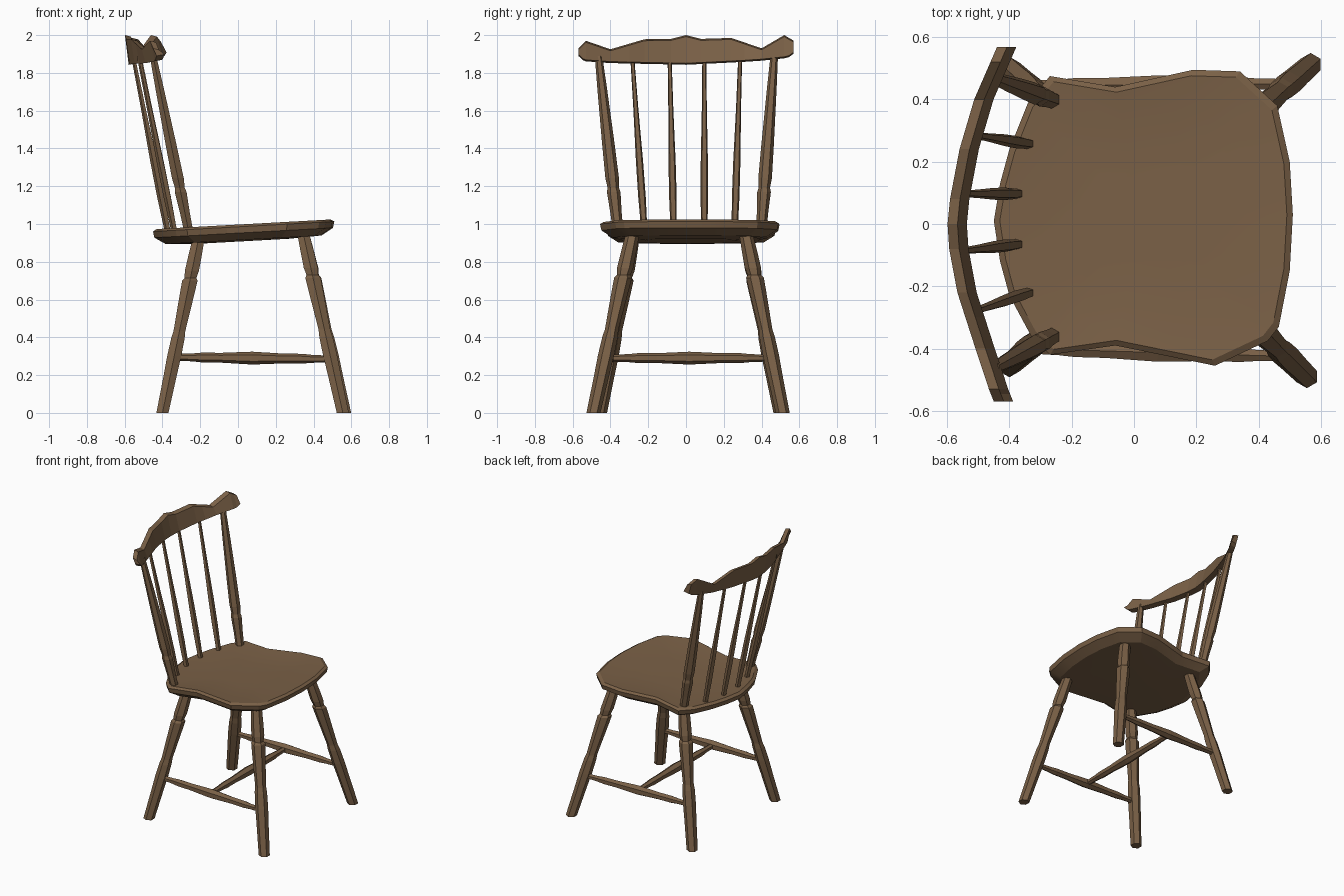
import bpy, bmesh, math
from mathutils import Vector

if "Cube" in bpy.data.objects:
    bpy.data.objects.remove(bpy.data.objects["Cube"])

wood = bpy.data.materials.new("brown wood")
wood.diffuse_color = (0.195, 0.118, 0.062, 1)
wood.use_nodes = True
wood.node_tree.nodes["Principled BSDF"].inputs["Base Color"].default_value = wood.diffuse_color


def finish(name, bm):
    bmesh.ops.recalc_face_normals(bm, faces=bm.faces)
    me = bpy.data.meshes.new(name)
    bm.to_mesh(me)
    bm.free()
    me.materials.append(wood)
    ob = bpy.data.objects.new(name, me)
    bpy.context.collection.objects.link(ob)
    return ob


def bridge(bm, rings, closed=True):
    n = len(rings[0])
    for a, b in zip(rings, rings[1:]):
        for i in range(n):
            j = (i + 1) % n
            bm.faces.new((a[i], a[j], b[j], b[i]))


def turned(name, p0, p1, profile, sides=6):
    """Tapered rod with (position, radius) rings; upright rods have level rings."""
    p0, p1 = Vector(p0), Vector(p1)
    d = (p1 - p0).normalized()
    if abs(d.z) > 0.5:
        u, v = Vector((1, 0, 0)), Vector((0, 1, 0))
    else:
        u = d.cross(Vector((0, 0, 1))).normalized()
        v = u.cross(d)
    bm = bmesh.new()
    rings = []
    for t, r in profile:
        c = p0.lerp(p1, t)
        rings.append([bm.verts.new(c + r * (u * math.cos(a) + v * math.sin(a)))
                      for a in [math.tau * (i + 0.5) / sides for i in range(sides)]])
    bridge(bm, rings)
    bm.faces.new(rings[0])
    bm.faces.new(rings[-1])
    return finish(name, bm)


def interp(table, y):
    for (a, p), (b, q) in zip(table, table[1:]):
        if y <= b:
            return p + (q - p) * max(0, (y - a)) / (b - a)
    return table[-1][1]


# Seat: shaped outline, tilted, lightly dished, undercut edge
outline = [(-.45, .01), (-.43, -.12), (-.40, -.23), (-.33, -.36), (-.27, -.42),
           (-.06, -.39), (.26, -.455), (.43, -.375), (.465, -.33), (.50, -.15),
           (.51, .03), (.50, .2), (.46, .38), (.34, .49), (.19, .495),
           (-.06, .44), (-.27, .475), (-.34, .39), (-.40, .24), (-.43, .13)]
c = Vector((.03, .02))


def top_z(x):
    return .997 + .055 * x


bm = bmesh.new()
rings = []
# scale from centre, height below the tilted top
for s, drop in [(.35, .016), (.7, .012), (.96, 0), (1, .012), (.985, .045), (.86, .082), (.5, .09)]:
    ring = []
    for x, y in outline:
        px, py = c.x + (x - c.x) * s, c.y + (y - c.y) * s
        ring.append(bm.verts.new((px, py, top_z(px) - drop)))
    rings.append(ring)
bridge(bm, rings)
bm.faces.new(rings[0])
bm.faces.new(rings[-1])
seat = finish("seat", bm)
bpy.context.view_layer.objects.active = seat
seat.select_set(True)
bpy.ops.object.shade_smooth_by_angle(angle=math.radians(15))

# Legs: splayed and turned
leg_profile = [(0, .037), (.2, .04), (.32, .043), (.42, .041), (.46, .036), (.68, .045),
               (.745, .047), (.76, .036), (.80, .043), (.88, .041), (1, .036)]
legs = {"front_leg_right": ((.567, .512, 0), (.343, .315, .96)),
        "front_leg_left": ((.555, -.49, 0), (.343, -.28, .96)),
        "back_leg_right": ((-.40, .50, 0), (-.205, .32, .94)),
        "back_leg_left": ((-.40, -.455, 0), (-.205, -.28, .94))}
for name, (foot, top) in legs.items():
    turned(name, foot, top, leg_profile)

# Stretchers: an H between the legs
st = [(0, .018), (.12, .021), (.18, .026), (.3, .026), (.5, .034), (.7, .026), (.82, .026), (.88, .021), (1, .018)]
turned("side_stretcher_right", (-.34, .445, .295), (.49, .45, .285), st)
turned("side_stretcher_left", (-.34, -.40, .295), (.49, -.425, .285), st)
turned("cross_stretcher", (.07, -.41, .29), (.07, .445, .29), st)

# Back posts
post = [(0, .028), (.1, .03), (.22, .036), (.245, .03), (.3, .036), (.5, .033), (.8, .026), (1, .02)]
turned("back_post_right", (-.262, .398, .965), (-.45, .467, 1.89), post)
turned("back_post_left", (-.262, -.36, .965), (-.45, -.463, 1.89), post)

# Spindles
spin = [(0, .017), (.2, .021), (.4, .02), (.7, .014), (1, .011)]
for i, (x0, y0, x1, y1) in enumerate([(-.335, -.22, -.525, -.285), (-.37, -.065, -.555, -.087),
                                      (-.37, .097, -.555, .097), (-.335, .257, -.52, .287)]):
    turned("spindle_%d" % (i + 1), (x0, y0, .955), (x1, y1, 1.89), spin, 5)

# Crest rail: curved in plan, scalloped on top, leaning slightly back
top = [(-.57, 1.93), (-.53, 1.97), (-.40, 1.925), (-.22, 1.978), (-.08, 1.98), (0, 2.0),
       (.08, 1.98), (.24, 1.985), (.40, 1.93), (.52, 2.0), (.568, 1.972)]
low = [(-.57, 1.89), (-.54, 1.862), (-.45, 1.853), (0, 1.843), (.3, 1.858), (.45, 1.868), (.54, 1.88), (.568, 1.90)]
back = [(-.57, -.45), (-.52, -.47), (-.36, -.522), (-.22, -.567), (-.1, -.592), (.02, -.6),
        (.2, -.572), (.4, -.513), (.568, -.44)]
bm = bmesh.new()
rings = []
for y in sorted({round(p[0], 3) for p in top + [(-.3, 0), (.31, 0), (-.545, 0), (.545, 0)]}):
    x, z0, z1 = interp(back, y), interp(low, y), interp(top, y)
    rings.append([bm.verts.new(p) for p in ((x + .02, y, z0), (x, y, z1),
                                            (x + .032, y, z1 - .008), (x + .062, y, z0 + .008))])
bridge(bm, rings)
bm.faces.new(rings[0])
bm.faces.new(rings[-1])
finish("crest_rail", bm)
